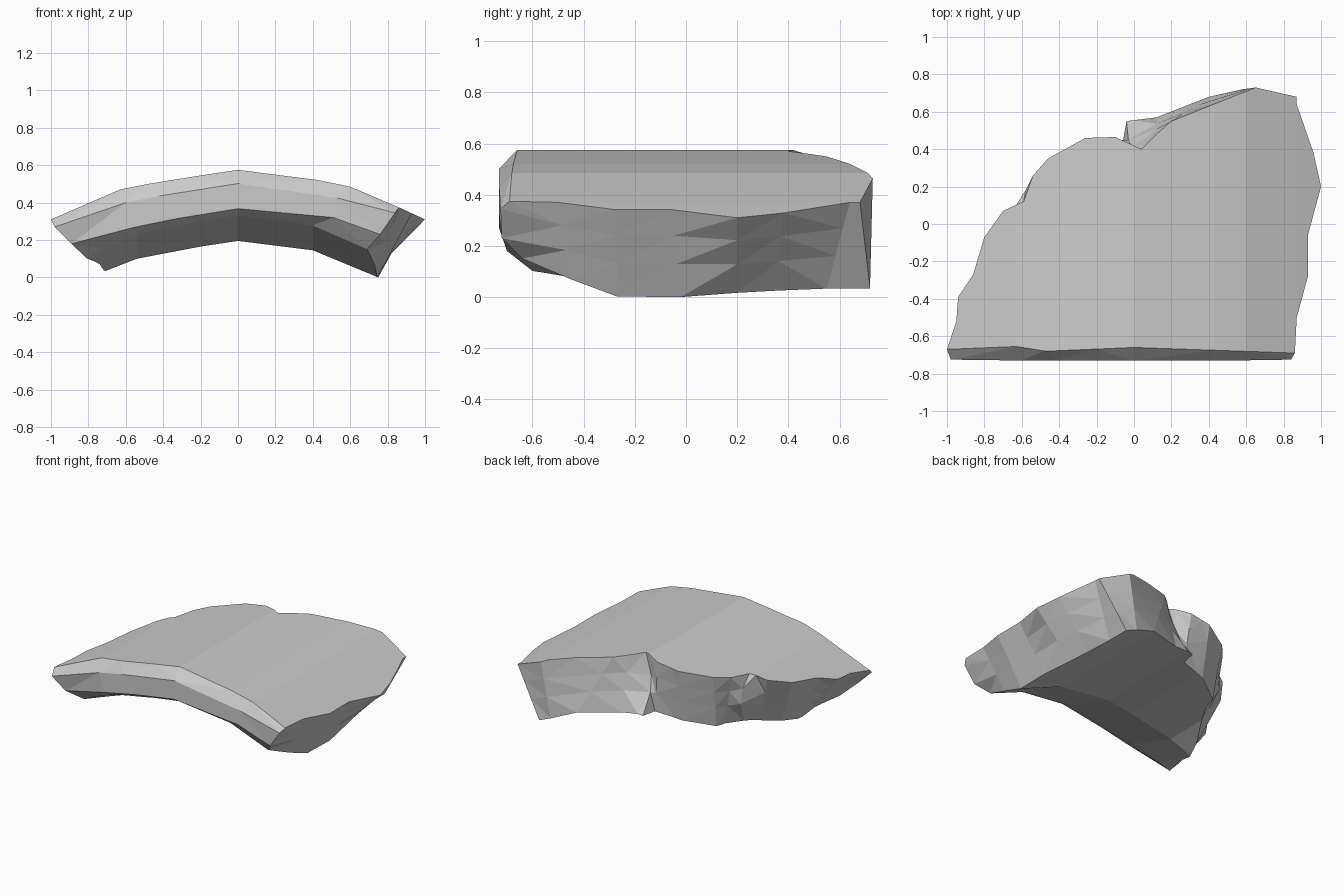
import bpy, bmesh
from mathutils import Vector

if "Cube" in bpy.data.objects:
    bpy.data.objects.remove(bpy.data.objects["Cube"])

# Arched cross-section of the outer and inner skins (x, z)
OUTER = [(-1, .31), (-.63, .47), (-.48, .5), (-.2, .545), (0, .575),
         (.43, .52), (.6, .485), (.87, .37), (1, .31)]
INNER = [(-.9, -.05), (-.72, .03), (-.54, .10), (-.2, .165), (0, .195),
         (.4, .145), (.75, 0), (.9, -.06)]

# Broken outline, going round: outer x, y then inner x, y
FRONT = [(-1, -.67, -.81, -.6), (-.63, -.655, -.54, -.66), (-.47, -.68, -.3, -.67),
         (0, -.66, 0, -.67), (.58, -.68, .4, -.66), (.86, -.69, .69, -.64)]
BROKEN = [(.87, -.5, .73, -.45), (.93, -.28, .745, -.26), (.93, -.06, .75, -.02),
          (1, .2, .71, .2), (.96, .38, .69, .35), (.87, .64, .67, .55),
          (.87, .68, .67, .72), (.65, .73, .58, .72), (.2, .55, .4, .68),
          (.12, .48, .12, .57), (.04, .40, -.04, .55), (-.1, .465, -.06, .44),
          (-.26, .46, -.25, .4), (-.46, .35, -.44, .28), (-.54, .26, -.46, .2),
          (-.59, .12, -.52, .08), (-.7, .07, -.58, -.02), (-.8, -.07, -.66, -.15),
          (-.86, -.27, -.72, -.3), (-.94, -.39, -.74, -.42), (-.95, -.52, -.77, -.5)]
# Special points halfway down the wall: corners and chips
MID = {(1, 0): (-.98, -.725, .27), (2, 0): (-.89, -.7, .18),
       (1, 5): (.84, -.725, .345), (2, 5): (.76, -.72, .23),
       (2, 4): (.51, -.73, .32),
       (1, 16): (-.01, .41, .42), (2, 16): (-.03, .45, .32),
       (1, 21): (-.58, .18, .39), (2, 21): (-.57, .19, .28)}
BEVEL_Y, BEVEL_SLOPE = -.27, .34    # underside rises towards the front


def height(profile, x, y):
    for (x0, z0), (x1, z1) in zip(profile, profile[1:]):
        if x <= x1:
            break
    z = z0 + (z1 - z0) * (x - x0) / (x1 - x0)
    if profile is INNER:
        z += BEVEL_SLOPE * max(0, BEVEL_Y - y)
    return z


outline = FRONT + BROKEN
n = len(outline)
bm = bmesh.new()


def wall_point(k, i):
    ox, oy, ix, iy = outline[i]
    if k == 0:
        return (ox, oy, 5)          # flat for now, bent to the arch below
    if k == 3:
        return (ix, iy, -5)
    if (k, i) in MID:
        return MID[k, i]
    front = i < len(FRONT)
    a = Vector((ox, oy, height(OUTER, ox, oy)))
    b = Vector((ix, iy, height(INNER, ix, iy)))
    p = a.lerp(b, (0, .3, .85 if front else .62)[k])
    if front:
        p.y = -.73
    return p


# Broken edge walls
rings = [[bm.verts.new(wall_point(k, i)) for i in range(n)] for k in range(4)]
for a, b in zip(rings, rings[1:]):
    for i in range(n):
        j = (i + 1) % n
        bm.faces.new((a[i], a[j], b[j], b[i]))

# Outer and inner skins, creased along each profile step
for ring, profile in ((rings[0], OUTER), (rings[3], INNER)):
    level = ring[0].co.z
    bmesh.ops.triangulate(bm, faces=[bm.faces.new(ring)])

    def skin():
        return [f for f in bm.faces if all(abs(v.co.z - level) < 1e-4 for v in f.verts)]

    cuts = [((x, 0, 0), (1, 0, 0)) for x, _ in profile[1:-1]]
    if profile is INNER:
        cuts.append(((0, BEVEL_Y, 0), (0, 1, 0)))
    for co, no in cuts:
        faces = skin()
        geom = faces + list({e for f in faces for e in f.edges}) + list({v for f in faces for v in f.verts})
        bmesh.ops.bisect_plane(bm, geom=geom, dist=1e-5, plane_co=co, plane_no=no)
    for v in {v for f in skin() for v in f.verts}:
        v.co.z = height(profile, v.co.x, v.co.y)

bmesh.ops.triangulate(bm, faces=[f for f in bm.faces if len(f.verts) > 3])
bmesh.ops.recalc_face_normals(bm, faces=bm.faces)

mesh = bpy.data.meshes.new("curved_shard")
bm.to_mesh(mesh)
bm.free()
bpy.context.collection.objects.link(bpy.data.objects.new("curved_shard", mesh))
